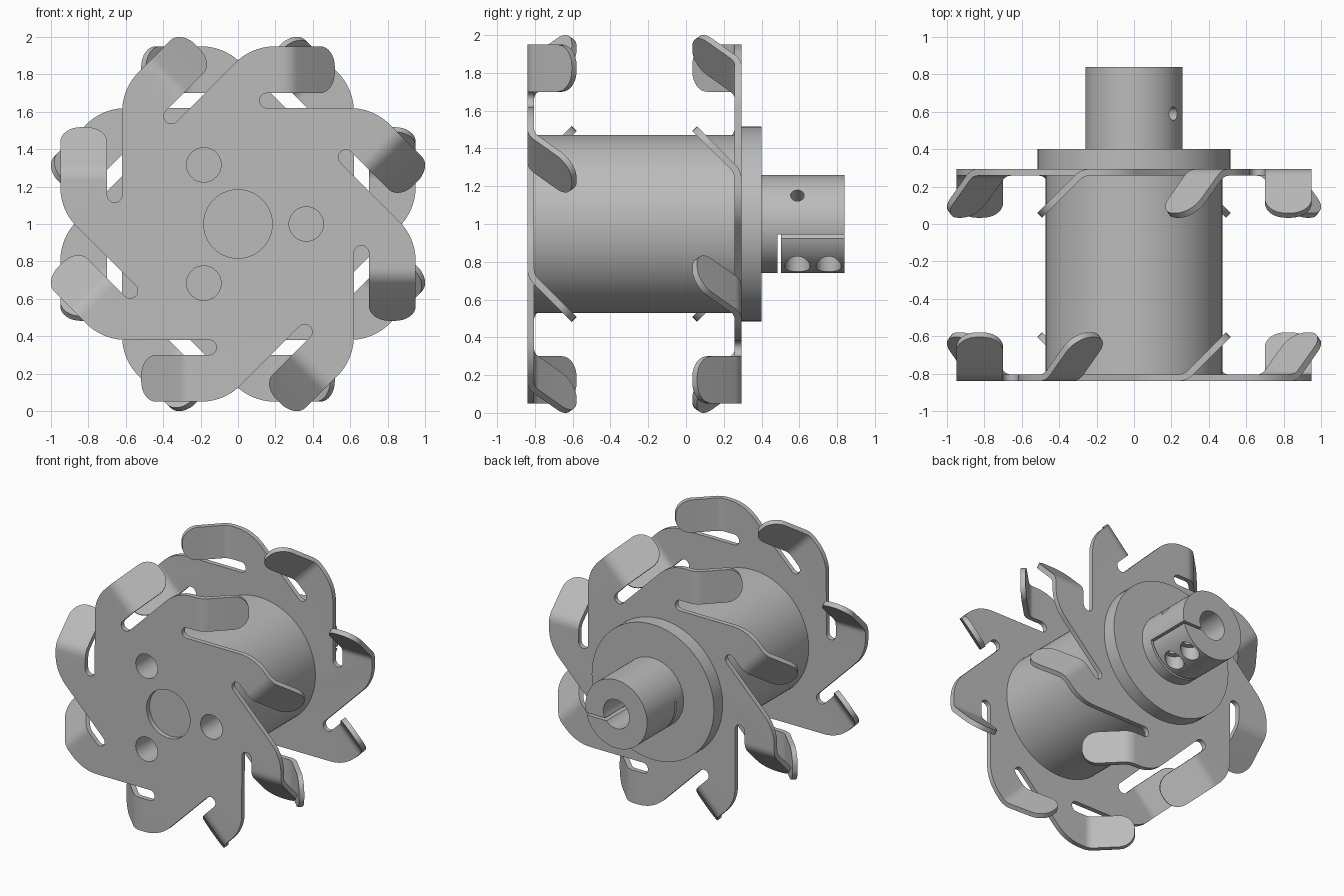
import bpy, bmesh
from math import sin, cos, pi, radians
from mathutils import Matrix, Vector

cube = bpy.data.objects.get("Cube")
if cube:
    bpy.data.objects.remove(cube)

steel = bpy.data.materials.new("grey_steel")
steel.use_nodes = True
GREY = (0.5, 0.5, 0.5, 1)
steel.diffuse_color = GREY
steel.node_tree.nodes["Principled BSDF"].inputs["Base Color"].default_value = GREY

AXIS_Z = 1.0
BLADES = 8
THICK = 0.036


def finish(bm, name):
    bmesh.ops.recalc_face_normals(bm, faces=bm.faces)
    mesh = bpy.data.meshes.new(name)
    bm.to_mesh(mesh)
    bm.free()
    obj = bpy.data.objects.new(name, mesh)
    bpy.context.collection.objects.link(obj)
    mesh.materials.append(steel)
    return obj


def activate(obj):
    bpy.ops.object.select_all(action='DESELECT')
    obj.select_set(True)
    bpy.context.view_layer.objects.active = obj


def smooth(obj):
    activate(obj)
    bpy.ops.object.shade_smooth_by_angle(angle=radians(30))


def rod(name, start, end, radius, sides=64):
    """Cylinder between two points."""
    a, b = Vector(start), Vector(end)
    bm = bmesh.new()
    turn = (b - a).to_track_quat('Z', 'Y').to_matrix().to_4x4()
    bmesh.ops.create_cone(bm, cap_ends=True, segments=sides, radius1=radius, radius2=radius,
                          depth=(b - a).length, matrix=Matrix.Translation((a + b) / 2) @ turn)
    return finish(bm, name)


def box(name, low, high):
    a, b = Vector(low), Vector(high)
    bm = bmesh.new()
    bmesh.ops.create_cube(bm, size=1, matrix=Matrix.Translation((a + b) / 2) @
                          Matrix.Diagonal((*(b - a), 1)))
    return finish(bm, name)


def cut(obj, cutters):
    """Subtract each cutter, then discard it."""
    for cutter in cutters:
        cutter.hide_render = True
        mod = obj.modifiers.new("cut", 'BOOLEAN')
        mod.operation = 'DIFFERENCE'
        mod.solver = 'EXACT'
        mod.object = cutter
        activate(obj)
        bpy.ops.object.modifier_apply(modifier=mod.name)
        bpy.data.objects.remove(cutter)


def arc(cx, cz, r, a0, a1, steps):
    angles = [radians(a0 + (a1 - a0) * i / steps) for i in range(steps + 1)]
    return [(cx + r * cos(a), cz + r * sin(a)) for a in angles]


# Blade dimensions, drawn for the topmost blade
TOP, LOW = 0.95, 0.70
BEND_AT, BEND_R, STRAIGHT, CORNER = 0.235, 0.097, 0.285, 0.11


def tab_sections():
    """Sections along the folded tab: (distance, depth, inset)."""
    out = []
    for i in range(1, 7):
        a = radians(45) * i / 6
        out.append((BEND_AT + BEND_R * sin(a), BEND_R * (1 - cos(a)), 0))
    t, d, _ = out[-1]
    for i in range(9):
        a = pi / 2 * i / 8
        run = (STRAIGHT - CORNER + CORNER * sin(a)) * cos(pi / 4)
        out.append((t + run, d + run, CORNER * (1 - cos(a))))
    return out


def bladed_plate(name, y, fold, side):
    """Sheet plate with pinwheel blades whose tabs fold along y."""
    bm = bmesh.new()
    outline = []
    for k in range(BLADES):
        a = -2 * pi * k / BLADES

        def vert(x, z, depth=0):
            px, pz = x * cos(a) - z * sin(a), x * sin(a) + z * cos(a)
            return bm.verts.new((side * px, y + fold * depth, AXIS_Z + pz))

        outline += [vert(*p) for p in arc(0.198, 0.65, 0.30, 135, 90, 10)]
        upper, lower = vert(BEND_AT, TOP), vert(BEND_AT, LOW)
        outline += [upper, lower]
        outline += [vert(*p) for p in arc(0.155, 0.66, 0.04, 90, 270, 10)]
        for t, depth, inset in tab_sections():
            u, l = vert(t, TOP - inset, depth), vert(t, LOW + inset, depth)
            bm.faces.new((upper, u, l, lower))
            upper, lower = u, l
    bm.faces.new(outline)
    plate = finish(bm, name)
    mod = plate.modifiers.new("sheet", 'SOLIDIFY')
    mod.thickness = THICK
    mod.offset = 0
    activate(plate)
    bpy.ops.object.modifier_apply(modifier=mod.name)
    return plate


def bolt_cutters():
    spots = [(0.365 * cos(a), AXIS_Z + 0.365 * sin(a)) for a in (0, 2 * pi / 3, 4 * pi / 3)]
    return [rod("bolt_cutter", (x, -0.9, z), (x, -0.4, z), 0.092, 48) for x, z in spots]


# Bladed plates
front_plate = bladed_plate("front_blade_plate", -0.84 + THICK / 2, 1, 1)
cut(front_plate, bolt_cutters() +
    [rod("centre_cutter", (0, -0.9, AXIS_Z), (0, -0.7, AXIS_Z), 0.183)])
back_plate = bladed_plate("back_blade_plate", 0.294 - THICK / 2, -1, -1)

# Drum between the plates
drum = rod("drum", (0, -0.84 + THICK, AXIS_Z), (0, 0.26, AXIS_Z), 0.472, 96)
cut(drum, bolt_cutters())

# Rear flange
flange = rod("rear_flange", (0, 0.293, AXIS_Z), (0, 0.40, AXIS_Z), 0.515, 96)

# Clamping shaft collar: bore, set screw hole, clamp slits and screw pockets
collar = rod("shaft_collar", (0, 0.39, AXIS_Z), (0, 0.84, AXIS_Z), 0.26, 96)
cutters = [
    rod("bore_cutter", (0, 0.41, AXIS_Z), (0, 0.9, AXIS_Z), 0.11, 48),
    rod("set_screw_cutter", (0, 0.59, AXIS_Z), (0.32, 0.59, AXIS_Z + 0.23), 0.036, 32),
    box("cross_slit_cutter", (-0.3, 0.485, 0.7), (0.3, 0.502, 0.945)),
    box("side_slit_cutter", (-0.3, 0.485, 0.9), (-0.15, 0.502, 1.03)),
    box("long_slit_cutter", (0.03, 0.49, 0.927), (0.3, 0.9, 0.945)),
]
for y in (0.59, 0.755):
    cutters.append(rod("pocket_cutter", (0.13, y, 0.7), (0.13, y, 0.85), 0.066, 40))
    cutters.append(rod("screw_cutter", (0.145, y, 0.8), (0.145, y, 0.935), 0.03, 24))
cut(collar, cutters)

for part in (front_plate, back_plate, drum, flange, collar):
    smooth(part)
